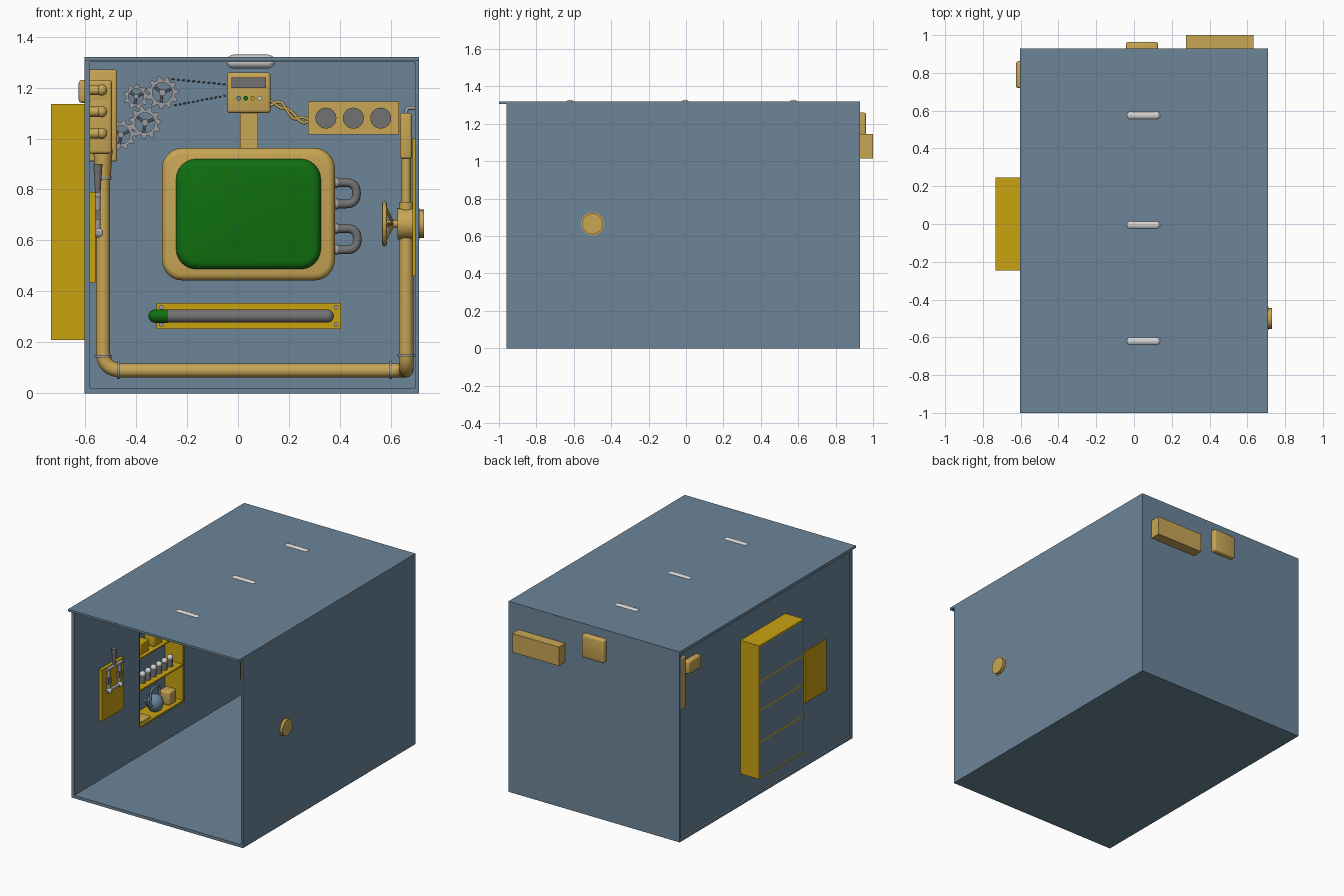
import bpy, bmesh, math
from math import sin, cos, pi
from mathutils import Vector, Matrix

if "Cube" in bpy.data.objects:
    bpy.data.objects.remove(bpy.data.objects["Cube"])


def material(name, r, g, b):
    m = bpy.data.materials.new(name)
    m.use_nodes = True
    m.diffuse_color = (r, g, b, 1)
    m.node_tree.nodes["Principled BSDF"].inputs["Base Color"].default_value = (r, g, b, 1)
    return m


BLUE = material("blue_steel", .15, .235, .315)
BRASS = material("brass", .58, .38, .09)
YELLOW = material("yellow_metal", .58, .36, .005)
GREEN = material("green_glass", .005, .16, .005)
GREY = material("grey_metal", .17, .17, .17)
SILVER = material("silver_metal", .34, .34, .36)
WHITE = material("lamp_white", .65, .65, .65)
RED = material("red", .5, .03, .03)


def add(name, bm, mat):
    bmesh.ops.recalc_face_normals(bm, faces=bm.faces)
    me = bpy.data.meshes.new(name)
    bm.to_mesh(me)
    bm.free()
    me.shade_smooth()
    me.set_sharp_from_angle(angle=math.radians(35))
    me.materials.append(mat)
    ob = bpy.data.objects.new(name, me)
    bpy.context.collection.objects.link(ob)
    return ob


def box(name, x, y, z, mat, bevel=0, corner=0):
    """Box from ranges; corner rounds the edges along y, bevel rounds the rest."""
    bm = bmesh.new()
    bmesh.ops.create_cube(bm, size=1)
    for v in bm.verts:
        v.co = [(r[0] + r[1]) / 2 + c * (r[1] - r[0]) for r, c in zip((x, y, z), v.co)]
    if corner:
        along = [e for e in bm.edges if abs(e.verts[0].co.y - e.verts[1].co.y) > 1e-4]
        bmesh.ops.bevel(bm, geom=along, offset=corner, segments=6, profile=.5, affect='EDGES')
        rim = [e for e in bm.edges if all(v.co.y < y[0] + 1e-4 for v in e.verts)]
    else:
        rim = bm.edges[:]
    if bevel:
        bmesh.ops.bevel(bm, geom=rim, offset=bevel, segments=3, profile=.5, affect='EDGES')
    return add(name, bm, mat)


def rod(name, a, b, r, mat, r2=None, sides=24):
    a, b = Vector(a), Vector(b)
    bm = bmesh.new()
    turn = (b - a).to_track_quat('Z', 'Y').to_matrix().to_4x4()
    bmesh.ops.create_cone(bm, cap_ends=True, segments=sides, radius1=r,
                          radius2=r if r2 is None else r2, depth=(b - a).length,
                          matrix=Matrix.Translation((a + b) / 2) @ turn)
    return add(name, bm, mat)


def ball(name, c, r, mat, scale=(1, 1, 1)):
    bm = bmesh.new()
    bmesh.ops.create_uvsphere(bm, u_segments=20, v_segments=12, radius=r,
                              matrix=Matrix.Translation(c) @ Matrix.Diagonal((*scale, 1)))
    return add(name, bm, mat)


def pipe(name, pts, r, mat, bend=.06):
    """Tube along points with rounded corners."""
    pts = [Vector(p) for p in pts]
    path = [pts[0]]
    for p, q, s in zip(pts, pts[1:], pts[2:]):
        d = min(bend, (p - q).length * .49, (s - q).length * .49)
        a, b = q + (p - q).normalized() * d, q + (s - q).normalized() * d
        for i in range(9):
            t = i / 8
            path.append(a * (1 - t) ** 2 + q * 2 * t * (1 - t) + b * t * t)
    path.append(pts[-1])
    cu = bpy.data.curves.new(name, 'CURVE')
    cu.dimensions = '3D'
    cu.bevel_depth, cu.bevel_resolution, cu.use_fill_caps = r, 4, True
    sp = cu.splines.new('POLY')
    sp.points.add(len(path) - 1)
    for pt, c in zip(sp.points, path):
        pt.co = (*c, 1)
    sp.use_smooth = True
    cu.materials.append(mat)
    ob = bpy.data.objects.new(name, cu)
    bpy.context.collection.objects.link(ob)
    return ob


# Room shell, open at the front and with a thin roof lip
L, R, F, B, H = -.603, .71, -.96, .93, 1.32
box("floor", (L, R), (F, B), (0, .02), BLUE)
box("roof", (L, R), (F, B), (1.30, H), BLUE)
box("roof_lip", (L, R), (-1, F), (1.305, H), BLUE)
box("back_wall", (L, R), (.915, B), (.02, 1.30), BLUE)
box("left_wall", (.695, R), (F, .915), (.02, 1.30), BLUE)
box("right_wall_front_edge", (L, -.58), (F, F + .012), (.02, 1.30), BLUE)
NY, NZ = (-.245, .245), (.21, 1.135)
W = (-.59, -.583)
box("right_wall_front", W, (F, NY[0]), (.02, 1.30), BLUE)
box("right_wall_rear", W, (NY[1], .915), (.02, 1.30), BLUE)
box("right_wall_below", W, NY, (.02, NZ[0]), BLUE)
box("right_wall_above", W, NY, (NZ[1], 1.30), BLUE)

# Cupboard recessed through the right wall
N = (-.733, -.588)
box("cupboard_back", (-.733, -.725), (-.241, .241), (.214, 1.131), BLUE)
for i, y in enumerate((NY[0], NY[1] - .01)):
    box(f"cupboard_side_{i}", N, (y, y + .01), NZ, YELLOW)
for i, z in enumerate((.21, .46, .68, .88, 1.125)):
    box(f"cupboard_shelf_{i}", N, (-.24, .24), (z, z + .01), YELLOW)
for i in range(7):
    y = -.19 + i * .06
    rod(f"bottle_{i}", (-.64, y, .47), (-.64, y, .52), .018, GREY)
    ball(f"bottle_top_{i}", (-.64, y, .53), .02, WHITE)
ball("kettle_body", (-.65, .02, .27), .055, BLUE, (1, 1, 1.1))
pipe("kettle_handle", [(-.65, -.03, .3), (-.65, -.03, .38), (-.65, .07, .38), (-.65, .07, .3)], .007, BLUE)
rod("kettle_spout", (-.65, -.03, .27), (-.65, -.09, .33), .016, BLUE, .009)
box("cupboard_tin", (-.69, -.61), (.12, .2), (.22, .31), BRASS, .008)
box("cupboard_tray", (-.69, -.6), (-.2, -.1), (.22, .24), BRASS, .005)
for i, (y, z) in enumerate(((-.15, .69), (.0, .69), (.14, .69), (-.15, .89), (.0, .89), (.14, .89))):
    box(f"cupboard_box_{i}", (-.69, -.61), (y - .045, y + .045), (z, z + .08), YELLOW, .006)

# Knife switch on the right wall
box("switch_panel", (-.596, -.56), (-.69, -.45), (.435, .79), YELLOW)
for y in (-.63, -.51):
    rod("switch_blade", (-.55, y, .63), (-.55, y, .78), .010, SILVER)
    ball("switch_pivot", (-.548, y, .63), .019, WHITE)
    box("switch_clip", (-.565, -.54), (y - .015, y + .015), (.68, .72), GREY)
rod("switch_bar", (-.55, -.65, .78), (-.55, -.49, .78), .011, SILVER)
rod("switch_axle", (-.55, -.65, .63), (-.55, -.49, .63), .010, SILVER)
rod("switch_handle", (-.55, -.57, .78), (-.55, -.57, .90), .010, GREY, .018)

# Pipe manifold in the rear right corner
box("manifold_plate", (-.603, -.475), (.86, .925), (.91, 1.27), BRASS, .008)
box("manifold_body", (-.625, -.5), (.72, .862), (1.14, 1.23), BRASS, .012)
box("manifold_front", (-.585, -.495), (.72, .862), (.94, 1.23), BRASS, .012)
for z in (1.19, 1.105, 1.02):
    pipe("manifold_branch", [(-.582, .69, z), (-.535, .69, z), (-.535, .74, z)], .02, BRASS, .03)
    ball("manifold_cap", (-.535, .69, z), .022, BRASS)

# Main pipe run with flanges, valve and hand wheel
PY, VY = .83, -.5
pipe("main_pipe", [(-.53, PY, .95), (-.53, PY, .09), (.66, PY, .09), (.66, VY, .09), (.66, VY, .75)],
     .028, BRASS, .075)
rod("pipe_funnel", (-.53, PY, .84), (-.53, PY, .96), .03, BRASS, .038)
rod("upper_valve_pipe", (.66, VY, .72), (.66, VY, .95), .018, BRASS)
for c, d in (((-.53, PY, .145), (0, 0, 1)), ((-.47, PY, .09), (1, 0, 0)), ((.6, PY, .09), (1, 0, 0)),
             ((.66, VY, .15), (0, 0, 1)), ((-.53, PY, .845), (0, 0, 1))):
    c, d = Vector(c), Vector(d) * .005
    rod("pipe_flange", c - d, c + d, .034, SILVER)
box("valve_panel", (.684, .697), (-.68, -.32), (.46, 1.0), YELLOW)
box("valve_gauge", (.635, .682), (-.56, -.44), (.92, 1.1), BRASS, .01)
pipe("gauge_wire", [(.66, VY, 1.09), (.66, VY, 1.12), (.695, VY, 1.12)], .008, SILVER, .02)
rod("valve_body", (.625, VY, .665), (.712, VY, .665), .062, BRASS)
rod("valve_cap", (.705, VY, .665), (.73, VY, .665), .056, BRASS)
rod("valve_stem", (.58, VY, .665), (.63, VY, .665), .014, BRASS)
ring = [(.575, VY + .08 * cos(a), .665 + .08 * sin(a)) for a in (i * pi / 12 for i in range(24))]
pipe("hand_wheel", ring, .009, BRASS, 0.001).data.splines[0].use_cyclic_u = True
for i in range(0, 24, 4):
    rod("wheel_spoke", ring[i], (.61, VY, .665), .006, BRASS, sides=10)

# Large screen with stem and side tubes
box("screen_frame", (-.298, .38), (.8, .92), (.443, .963), BRASS, .025, .08)
box("screen_glass", (-.243, .325), (.765, .81), (.487, .92), GREEN, .03, .08)
box("screen_stem", (.008, .078), (.86, .92), (.95, 1.12), BRASS)
for z, x in ((.785, .465), (.605, .468)):
    s = .042
    pipe("side_tube", [(.37, .86, z + s), (x, .86, z + s), (x, .86, z - s), (.37, .86, z - s)], .017, GREY, .042)
    for dz in (-s, s):
        rod("tube_collar", (.375, .86, z + dz), (.392, .86, z + dz), .021, SILVER)

# Control box through the back wall
box("control_box", (-.043, .128), (.83, .963), (1.1, 1.26), BRASS, .012)
box("control_display", (-.025, .11), (.824, .832), (1.198, 1.24), GREY)
for x, m in ((.003, BLUE), (.03, GREEN), (.058, YELLOW), (.085, WHITE)):
    rod("control_button", (x, .822, 1.158), (x, .832, 1.158), .009, m, sides=12)
for k in (-1, 1):
    pipe("twisted_cable", [(.12 + i * .016, .87, 1.14 - .07 / (1 + math.exp(5 - i)) + k * .012 * cos(i * 1.1))
                           for i in range(11)], .006, BRASS, .01)

# Speaker box
box("speaker_box", (.275, .632), (.82, 1.0), (1.015, 1.145), BRASS)
for x in (.345, .453, .56):
    rod("speaker_cone", (x, .814, 1.08), (x, .83, 1.08), .041, GREY, sides=32)

# Level tube on a plate
box("tube_plate", (-.32, .405), (.895, .92), (.253, .355), YELLOW)
pipe("level_tube", [(-.28, .87, .303), (.35, .87, .303)], .026, GREY)
ball("level_tube_end", (.35, .87, .303), .026, GREY)
pipe("level_tube_fluid", [(-.325, .87, .303), (-.275, .87, .303)], .0262, GREEN)
ball("level_tube_tip", (-.325, .87, .303), .0262, GREEN)
for x in (-.3, .385):
    for z in (.27, .338):
        rod("plate_screw", (x, .888, z), (x, .9, z), .009, SILVER, sides=12)


# Gears and dashed drive belt on the back wall
def gear(name, x, z, r, teeth):
    bm = bmesh.new()
    rows = []
    n = teeth * 4
    for i in range(n):
        a = 2 * pi * i / n
        ro = r if i % 4 < 2 else r * .78
        rows.append([bm.verts.new((x + q * cos(a), y, z + q * sin(a)))
                     for q, y in ((ro, .89), (ro, .905), (r * .6, .905), (r * .6, .89))])
    for i in range(n):
        a, b = rows[i], rows[(i + 1) % n]
        for j in range(4):
            k = (j + 1) % 4
            bm.faces.new((a[j], a[k], b[k], b[j]))
    add(name, bm, SILVER)
    rod(name + "_hub", (x, .885, z), (x, .92, z), r * .2, SILVER, sides=12)
    for i in range(3):
        a = i * pi * 2 / 3 + .4
        rod(name + "_spoke", (x, .9, z), (x + r * .7 * cos(a), .9, z + r * .7 * sin(a)), .005, SILVER, sides=8)


for i, g in enumerate(((-.297, 1.18, .065, 11), (-.4, 1.165, .05, 9), (-.365, 1.062, .065, 11), (-.46, 1.015, .06, 10))):
    gear(f"gear_{i}", *g)
for a, b in (((-.28, .9, 1.235), (-.04, .9, 1.212)), ((-.25, .9, 1.13), (-.04, .9, 1.17))):
    a, b = Vector(a), Vector(b)
    for i in range(12):
        rod("belt_link", a.lerp(b, i / 12), a.lerp(b, (i + .55) / 12), .003, GREY, sides=6)

# Ceiling lamps showing through the roof
for i, y in enumerate((.575, -.005, -.62)):
    pipe(f"lamp_{i}", [(-.018, y, 1.302), (.118, y, 1.302)], .027, WHITE)
    for x in (-.018, .118):
        ball(f"lamp_end_{i}", (x, y, 1.302), .027, WHITE)
